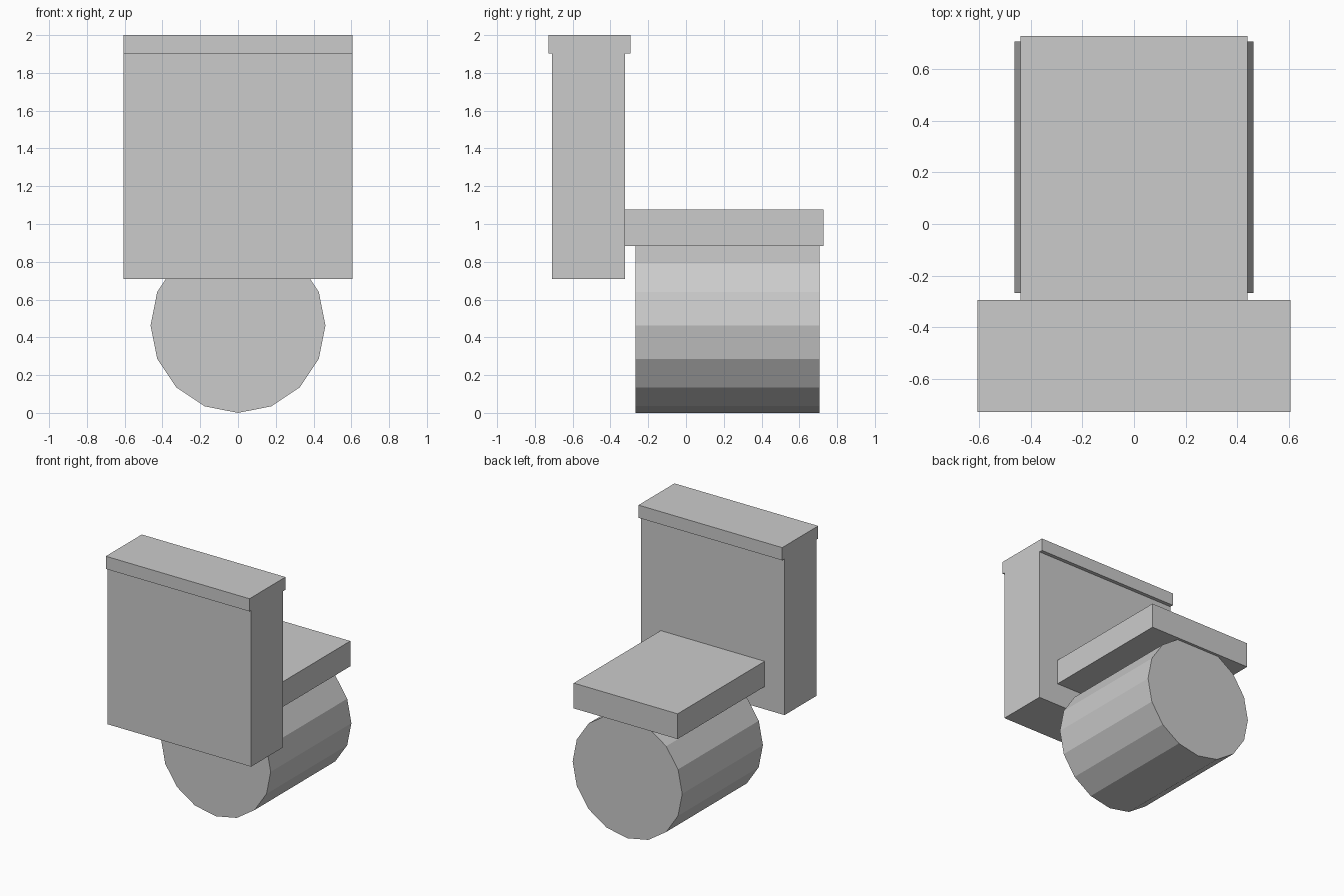
import bpy
import math

if "Cube" in bpy.data.objects:
    bpy.data.objects.remove(bpy.data.objects["Cube"])


def box(name, x_half, y0, y1, z0, z1):
    """Box centred on x = 0 between the given y and z limits."""
    bpy.ops.mesh.primitive_cube_add(size=1, location=(0, (y0 + y1) / 2, (z0 + z1) / 2))
    ob = bpy.context.object
    ob.name = name
    ob.scale = (2 * x_half, y1 - y0, z1 - z0)
    bpy.ops.object.transform_apply(location=False, rotation=False, scale=True)
    return ob


# Upright slab and its overhanging top cap
box("backrest", 0.607, -0.709, -0.322, 0.71, 1.903)
box("backrest_cap", 0.607, -0.728, -0.294, 1.903, 2.0)

# Seat slab, butting against the backrest
box("seat", 0.439, -0.322, 0.728, 0.883, 1.076)

# Sixteen-sided drum lying along y, its top sunk into the seat
RADIUS, Y0, Y1 = 0.463, -0.267, 0.707
bpy.ops.mesh.primitive_cylinder_add(
    vertices=16, radius=RADIUS, depth=Y1 - Y0,
    location=(0, (Y0 + Y1) / 2, RADIUS), rotation=(math.pi / 2, 0, 0))
drum = bpy.context.object
drum.name = "drum_base"
bpy.ops.object.transform_apply(location=False, rotation=True, scale=False)
